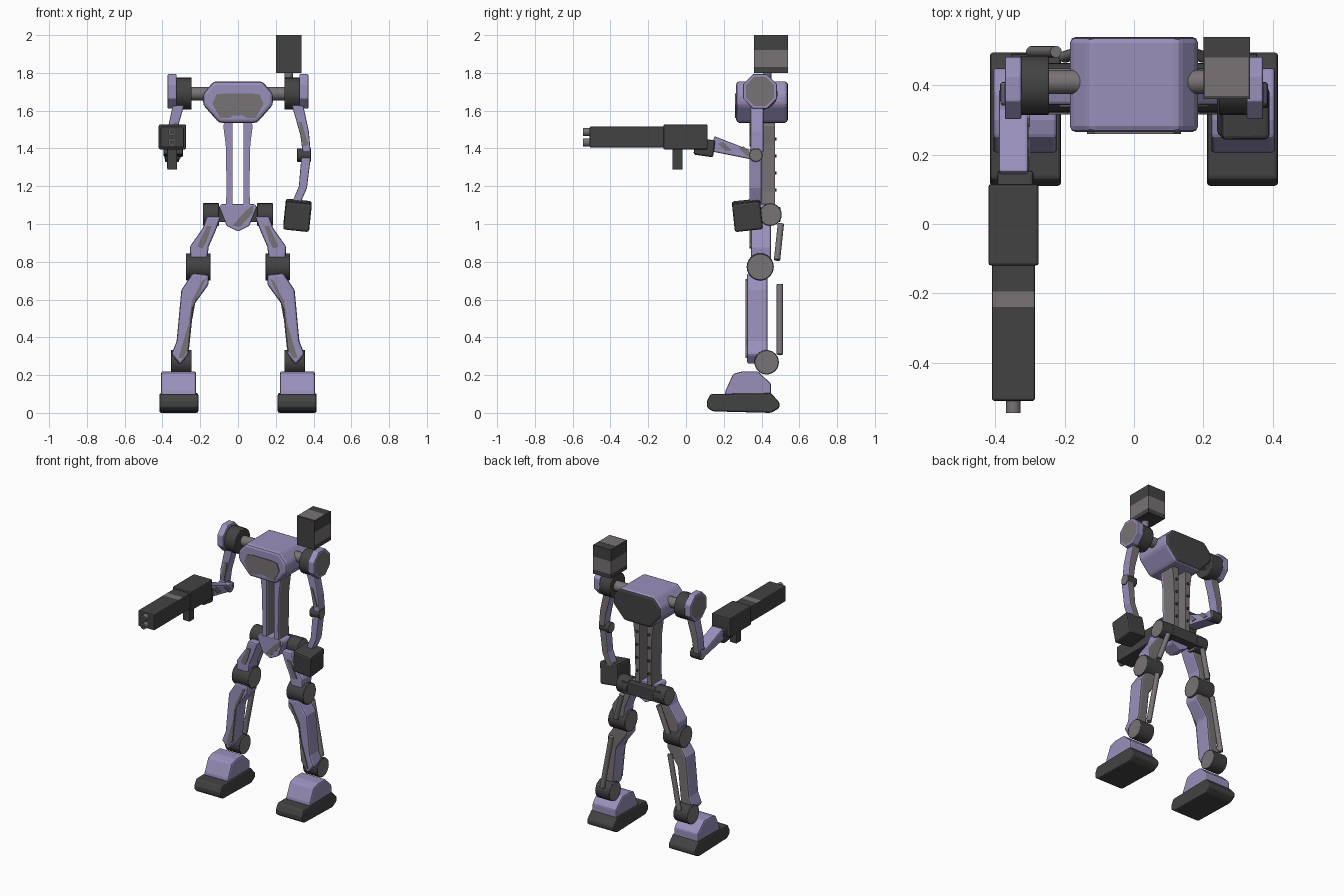
import bpy, bmesh, math
from mathutils import Matrix, Vector

cube = bpy.data.objects.get("Cube")
if cube:
    bpy.data.objects.remove(cube)


def material(name, rgb):
    m = bpy.data.materials.new(name)
    m.use_nodes = True
    m.diffuse_color = (*rgb, 1)
    bsdf = next(n for n in m.node_tree.nodes if n.type == 'BSDF_PRINCIPLED')
    bsdf.inputs["Base Color"].default_value = (*rgb, 1)
    bsdf.inputs["Roughness"].default_value = 0.7
    return m


PURPLE = material("lavender armour", (0.32, 0.28, 0.50))
DARK = material("charcoal metal", (0.055, 0.055, 0.055))
GREY = material("warm grey metal", (0.19, 0.17, 0.175))


def finish(name, bm, mats, bevel=0, smooth=False):
    bmesh.ops.recalc_face_normals(bm, faces=bm.faces)
    me = bpy.data.meshes.new(name)
    bm.to_mesh(me)
    bm.free()
    for m in mats:
        me.materials.append(m)
    if smooth:
        me.polygons.foreach_set("use_smooth", [True] * len(me.polygons))
        me.set_sharp_from_angle(angle=math.radians(35))
    ob = bpy.data.objects.new(name, me)
    bpy.context.scene.collection.objects.link(ob)
    if bevel:
        mod = ob.modifiers.new("soft edges", 'BEVEL')
        mod.width, mod.segments = bevel, 2
        mod.limit_method, mod.angle_limit = 'ANGLE', math.radians(30)
    return ob


def prism(name, pts, axis, lo, hi, mats, bevel=0, rule=None, cap_inset=0):
    """Extrude an outline: axis 'y' takes (x, z) points, axis 'x' takes (y, z)."""
    bm = bmesh.new()
    put = (lambda p, d: (p[0], d, p[1])) if axis == 'y' else (lambda p, d: (d, p[0], p[1]))
    face = bm.faces.new([bm.verts.new(put(p, lo)) for p in pts])
    ext = bmesh.ops.extrude_face_region(bm, geom=[face])
    shift = Vector(put((0, 0), hi - lo))
    bmesh.ops.translate(bm, vec=shift, verts=[v for v in ext["geom"] if isinstance(v, bmesh.types.BMVert)])
    bmesh.ops.recalc_face_normals(bm, faces=bm.faces)
    bm.normal_update()
    if cap_inset:
        caps = [f for f in bm.faces if abs(f.normal.x) > 0.9]
        bmesh.ops.inset_individual(bm, faces=caps, thickness=cap_inset)
        for f in caps:
            f.material_index = 1
    for f in bm.faces:
        if rule and rule(f):
            f.material_index = 1
    return finish(name, bm, mats, bevel)


def box(name, x, y, z, mats, bevel=0, cuts=(), rule=None, rot=None):
    """Box from ranges; cuts are (axis, position) slices for painted faces."""
    bm = bmesh.new()
    bmesh.ops.create_cube(bm, size=1)
    size = Vector((x[1] - x[0], y[1] - y[0], z[1] - z[0]))
    mid = Vector((sum(x) / 2, sum(y) / 2, sum(z) / 2))
    bmesh.ops.scale(bm, vec=size, verts=bm.verts)
    if rot:
        bmesh.ops.rotate(bm, matrix=rot, verts=bm.verts)
    bmesh.ops.translate(bm, vec=mid, verts=bm.verts)
    for axis, pos in cuts:
        no = Vector((axis == 'x', axis == 'y', axis == 'z'))
        bmesh.ops.bisect_plane(bm, geom=bm.verts[:] + bm.edges[:] + bm.faces[:], plane_co=no * pos, plane_no=no)
    bm.normal_update()
    for f in bm.faces:
        if rule and rule(f):
            f.material_index = 1
    return finish(name, bm, mats, bevel)


def rod(name, a, b, r, mats, cap=0, sides=24, bevel=0):
    """Cylinder between two points, optionally with an inset cap in the second colour."""
    a, b = Vector(a), Vector(b)
    bm = bmesh.new()
    bmesh.ops.create_cone(bm, cap_ends=True, segments=sides, radius1=r, radius2=r, depth=(b - a).length)
    if cap:
        ends = [f for f in bm.faces if len(f.verts) > 4]
        bmesh.ops.inset_individual(bm, faces=ends, thickness=cap)
        for f in ends:
            f.material_index = 1
    rot = (b - a).to_track_quat('Z', 'Y').to_matrix().to_4x4()
    bm.transform(Matrix.Translation((a + b) / 2) @ rot)
    return finish(name, bm, mats, bevel, smooth=True)


def flip(pts, s):
    return [(x * s, z) for x, z in pts]


def both(pts):
    return pts + [(-x, z) for x, z in reversed(pts)]


def back(f):
    return f.normal.y > 0.9


# Torso with a dark back and a grey chest panel
prism("torso", both([(0.1, 1.535), (0.185, 1.63), (0.185, 1.69), (0.13, 1.755)]), 'y', 0.265, 0.54,
      [PURPLE, DARK], 0.018, back)
prism("chest_panel", both([(0.025, 1.575), (0.045, 1.562), (0.095, 1.562), (0.135, 1.635), (0.115, 1.685), (0.07, 1.692)]),
      'y', 0.26, 0.267, [GREY])

# Head, mounted above the left shoulder
box("head", (0.2, 0.335), (0.36, 0.54), (1.8, 2.0), [DARK, GREY], cuts=[('z', 1.83), ('z', 1.92)],
    rule=lambda f: 1.83 < f.calc_center_median().z < 1.92 and f.normal.y > -0.5)
box("head_top_panel", (0.205, 0.33), (0.37, 0.48), (1.995, 2.001), [GREY])
rod("neck", (0.268, 0.43, 1.7), (0.268, 0.43, 1.81), 0.023, [GREY])

# Pelvis and hip bar
prism("pelvis", both([(0, 0.96), (0.06, 0.99), (0.1, 1.09), (0.09, 1.105)])[1:], 'y', 0.35, 0.45, [PURPLE], 0.006)
prism("pelvis_streak", [(-0.03, 0.99), (0.01, 0.985), (0.08, 1.06), (0.08, 1.1), (0.04, 1.07)], 'y', 0.344, 0.352, [GREY])
box("hip_bar", (-0.15, 0.15), (0.42, 0.5), (1.01, 1.09), [DARK], 0.006)

for s, side in ((1, "left_"), (-1, "right_")):
    def span(a, b):
        return tuple(sorted((a * s, b * s)))

    def across(name, x0, x1, y, z, r, cap=0):
        rod(side + name, (x0 * s, y, z), (x1 * s, y, z), r, [DARK, GREY], cap, bevel=0.004)

    # Spine column: lavender front edge, grey body, dark bolts
    column = [(0.028, 1.1), (0.065, 1.1), (0.06, 1.17), (0.065, 1.42), (0.078, 1.52), (0.07, 1.54), (0.028, 1.54)]
    prism(side + "spine_column", flip(column, s), 'y', 0.37, 0.47, [GREY])
    prism(side + "spine_front", flip(column, s), 'y', 0.355, 0.37, [PURPLE])
    for i in range(4):
        z = 1.18 + i * 0.09
        rod(side + "spine_bolt", (0.046 * s, 0.46, z), (0.046 * s, 0.478, z), 0.009, [DARK], sides=10)

    # Shoulder
    rod(side + "shoulder_rod", (0.15 * s, 0.41, 1.69), (0.26 * s, 0.41, 1.69), 0.035, [GREY])
    across("shoulder_drum", 0.245, 0.328, 0.4, 1.69, 0.085)
    octagon = [(0.392 + 0.097 * math.cos(a), 1.702 + 0.099 * math.sin(a))
               for a in (math.radians(22.5 + 45 * i) for i in range(8))]
    prism(side + "shoulder_pad", octagon, 'x', *span(0.325, 0.372), [PURPLE, GREY], 0.005, cap_inset=0.016)

    # Upper arm and elbow
    prism(side + "upper_arm", flip([(0.285, 1.63), (0.345, 1.63), (0.375, 1.49), (0.385, 1.38), (0.342, 1.38),
                                    (0.33, 1.47)], s), 'y', 0.342, 0.41, [PURPLE, GREY], 0.006, back)
    prism(side + "upper_arm_streak", flip([(0.32, 1.54), (0.337, 1.54), (0.372, 1.42), (0.345, 1.41)], s),
          'y', 0.337, 0.345, [GREY])
    across("elbow", 0.312, 0.387, 0.37, 1.365, 0.036, 0.005)

    # Hip joint, thigh and thigh piston
    across("hip_joint", 0.1, 0.185, 0.447, 1.05, 0.06, 0.006)
    prism(side + "thigh", flip([(0.09, 1.04), (0.165, 1.04), (0.185, 0.98), (0.255, 0.88), (0.25, 0.8), (0.165, 0.8),
                                (0.155, 0.88), (0.12, 0.96)], s), 'y', 0.343, 0.45, [PURPLE, GREY], 0.01, back)
    prism(side + "thigh_streak", flip([(0.14, 0.99), (0.165, 0.99), (0.215, 0.88), (0.185, 0.87), (0.165, 0.91)], s),
          'y', 0.337, 0.345, [GREY])
    rod(side + "thigh_piston", (0.14 * s, 0.502, 1.0), (0.2 * s, 0.482, 0.81), 0.017, [GREY], sides=12)

    # Knee, shin, shin piston and ankle
    across("knee", 0.145, 0.275, 0.393, 0.773, 0.072, 0.007)
    prism(side + "shin", flip([(0.155, 0.73), (0.24, 0.74), (0.3, 0.65), (0.325, 0.38), (0.353, 0.31), (0.305, 0.255),
                               (0.262, 0.31), (0.235, 0.57), (0.155, 0.68)], s), 'y', 0.322, 0.432,
          [PURPLE, GREY], 0.012, back)
    prism(side + "shin_streak", flip([(0.17, 0.71), (0.19, 0.7), (0.245, 0.59), (0.262, 0.47), (0.315, 0.29),
                                      (0.295, 0.29), (0.265, 0.33), (0.243, 0.55)], s), 'y', 0.316, 0.324, [GREY])
    rod(side + "shin_piston", (0.225 * s, 0.497, 0.68), (0.295 * s, 0.497, 0.31), 0.017, [GREY], sides=12)
    across("ankle", 0.245, 0.355, 0.427, 0.268, 0.065, 0.006)

    # Foot
    prism(side + "sole", [(0.11, 0.03), (0.14, 0.008), (0.45, 0), (0.495, 0.025), (0.495, 0.055), (0.45, 0.105),
                          (0.13, 0.1), (0.11, 0.06)], 'x', *span(0.21, 0.416), [DARK], 0.01)
    prism(side + "foot_upper", [(0.205, 0.09), (0.21, 0.12), (0.25, 0.207), (0.3, 0.22), (0.38, 0.22), (0.45, 0.155),
                                (0.45, 0.09)], 'x', *span(0.222, 0.407), [PURPLE], 0.01)

# Left forearm hanging down, with a blocky fist
prism("left_forearm", [(0.335, 1.35), (0.385, 1.35), (0.365, 1.19), (0.33, 1.11), (0.285, 1.11), (0.322, 1.2)],
      'y', 0.335, 0.4, [PURPLE, GREY], 0.006, back)
tilt = Matrix.Rotation(math.radians(6), 3, 'X') @ Matrix.Rotation(math.radians(6), 3, 'Y')
box("left_fist", (0.246, 0.384), (0.25, 0.4), (0.97, 1.122), [DARK], 0.012, rot=tilt)

# Right forearm reaching forward to the weapon
prism("right_forearm", [(0.39, 1.34), (0.385, 1.4), (0.33, 1.395), (0.15, 1.465), (0.13, 1.385), (0.33, 1.345)],
      'x', -0.39, -0.305, [PURPLE], 0.008)
for y, z in ((0.17, 1.39), (0.28, 1.365)):
    prism("right_forearm_streak", [(y, z + 0.035), (y + 0.025, z + 0.045), (y + 0.075, z - 0.002), (y + 0.04, z - 0.004)],
          'x', -0.307, -0.3, [GREY])
box("right_hand", (-0.395, -0.29), (0.045, 0.15), (1.36, 1.45), [DARK], 0.01,
    rot=Matrix.Rotation(math.radians(-8), 3, 'X'))

# Weapon: receiver, barrel housing with a grey band, foregrip and twin muzzles
box("weapon_body", (-0.42, -0.275), (-0.12, 0.115), (1.395, 1.527), [DARK], 0.008)
box("weapon_barrel", (-0.41, -0.286), (-0.51, -0.11), (1.405, 1.515), [DARK, GREY], 0.006,
    cuts=[('y', -0.24), ('y', -0.195)],
    rule=lambda f: f.normal.z > 0.9 and -0.24 < f.calc_center_median().y < -0.195)
box("weapon_foregrip", (-0.375, -0.322), (-0.072, -0.018), (1.288, 1.4), [DARK], 0.006)
for z in (1.432, 1.488):
    rod("muzzle", (-0.348, -0.545, z), (-0.348, -0.5, z), 0.021, [GREY, DARK], 0.006, 16)
